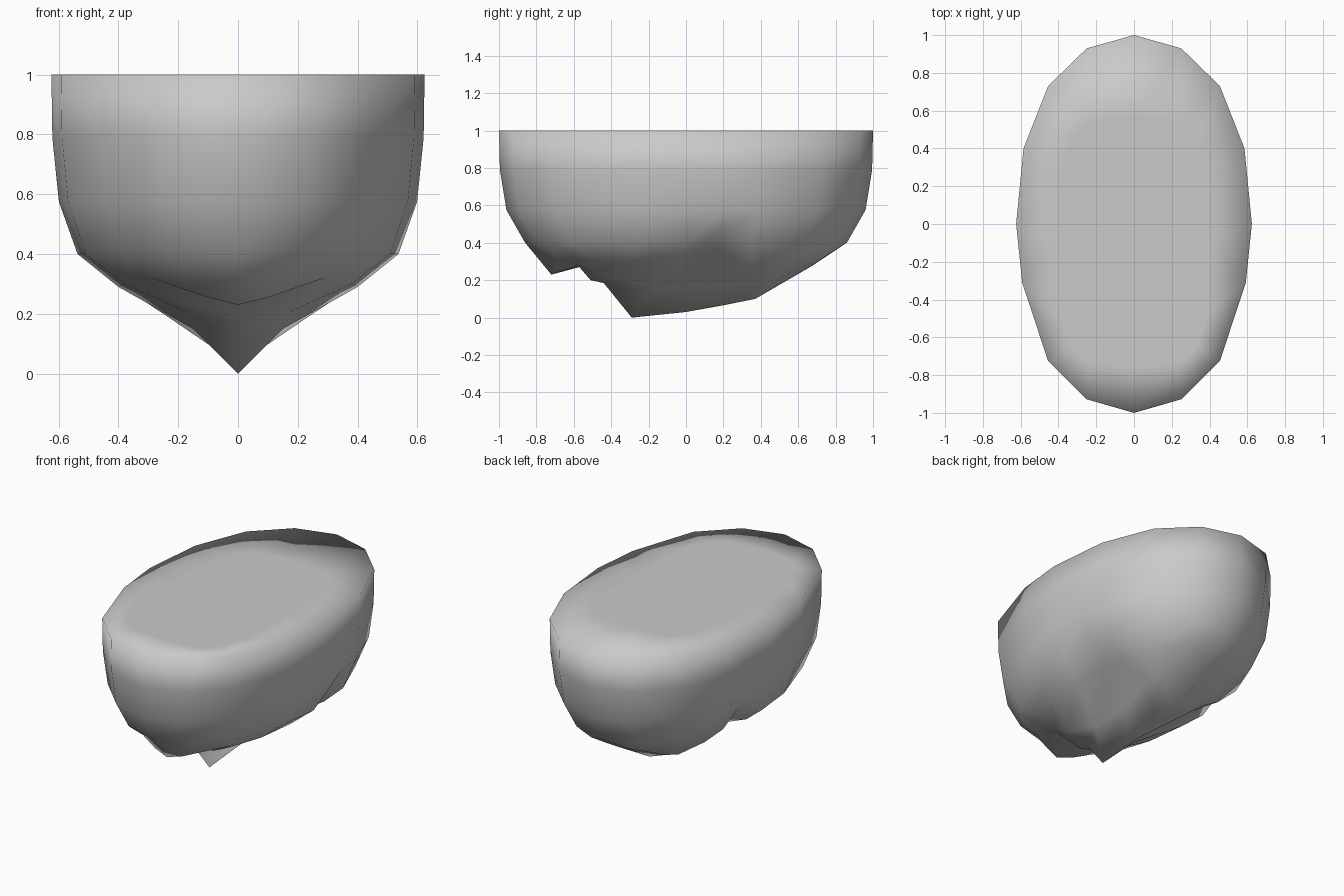
import bpy, bmesh, math

if "Cube" in bpy.data.objects:
    bpy.data.objects.remove(bpy.data.objects["Cube"])

# Half of the body is built at x >= 0, then mirrored
bm = bmesh.new()
# Half outline of the rim, back tip to front tip
RIM = ((0, 1), (.25, .93), (.455, .73), (.585, .40), (.624, 0),
       (.592, -.31), (.455, -.725), (.25, -.928), (0, -1))
# Positions along the outline, with extra stations at the groove and the chin
STATIONS = (0, 1, 2, 3, 3.45, 4, 5, 6, 6.5, 7, 8)


def rim_point(s):
    i = min(int(s), 7)
    t = s - i
    return [a + (b - a) * t for a, b in zip(RIM[i], RIM[i + 1])]


def ring(scale, z):
    return [bm.verts.new((x * scale, y * scale, z)) for x, y in map(rim_point, STATIONS)]


def bridge(a, b):
    """Join two rows, dropping repeated points at the tips."""
    for k in range(len(a) - 1):
        quad = []
        for v in (a[k], a[k + 1], b[k + 1], b[k]):
            if v not in quad:
                quad.append(v)
        if len(quad) > 2:
            bm.faces.new(quad)


# Flat top with a boxy inner outline
top = []
for s in STATIONS:
    c, n = math.cos(math.pi * s / 8), abs(math.sin(math.pi * s / 8))
    x = 0.0 if s in (0, 8) else 0.40 * n ** 0.55
    top.append(bm.verts.new((x, -0.1 + 0.66 * math.copysign(abs(c) ** 0.55, c), 1.0)))
bm.faces.new(top)

# Rounded upper sides
rows = [top] + [ring(s, z) for s, z in ((1, 1), (.995, .79), (.96, .575), (.86, .40))]
# Groove pressed into the lower side
rows[-1][4].co = (.49, .18, .46)

# Underside rows: outer shoulder, inner shoulder, centre keel (back to front)
under = (
    ((.15, .75, .33), (.31, .53, .29), (.37, .34, .28), (.345, .17, .35), (.40, -.04, .29),
     (.38, -.31, .30), (.33, -.51, .31), (.29, -.60, .32), (.19, -.69, .31)),
    ((.08, .71, .30), (.19, .47, .20), (.22, .39, .18), (.14, .08, .17), (.15, -.18, .15),
     (.17, -.40, .205), (.19, -.50, .24), (.17, -.57, .28), (.10, -.70, .255)),
    ((0, .68, .28), (0, .37, .10), (0, .20, .066), (0, 0, .03), (0, -.29, 0),
     (0, -.44, .185), (0, -.51, .20), (0, -.57, .27), (0, -.72, .23)),
)
back, front = rows[-1][0], rows[-1][-1]
for pts in under:
    rows.append([back] + [bm.verts.new(p) for p in pts] + [front])
for a, b in zip(rows, rows[1:]):
    bridge(a, b)

# Consistent normals, with the flat top facing up
bmesh.ops.recalc_face_normals(bm, faces=bm.faces)
bm.normal_update()
if max(bm.faces, key=lambda f: f.calc_center_median().z).normal.z < 0:
    bmesh.ops.reverse_faces(bm, faces=bm.faces)
for f in bm.faces:
    f.smooth = True

mesh = bpy.data.meshes.new("rounded_body")
bm.to_mesh(mesh)
bm.free()
body = bpy.data.objects.new("rounded_body", mesh)
bpy.context.collection.objects.link(body)
mirror = body.modifiers.new("mirror_x", 'MIRROR')
mirror.use_clip = True

# Plain grey
grey = bpy.data.materials.new("light_grey")
grey.diffuse_color = (0.59, 0.59, 0.59, 1)
grey.use_nodes = True
grey.node_tree.nodes["Principled BSDF"].inputs["Base Color"].default_value = grey.diffuse_color
mesh.materials.append(grey)
